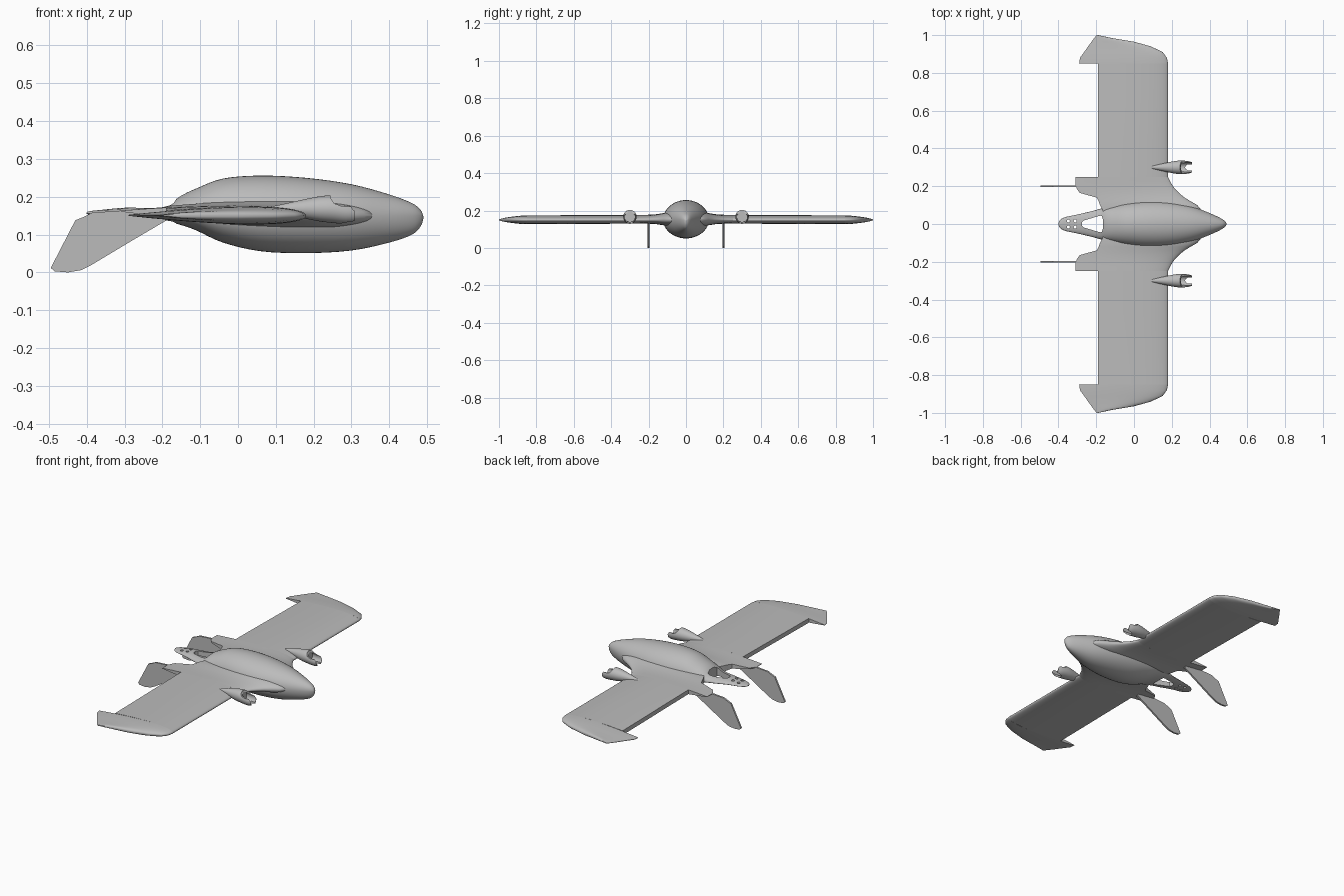
import bpy, bmesh, math
from mathutils import Vector, Matrix

cube = bpy.data.objects.get("Cube")
if cube:
    bpy.data.objects.remove(cube, do_unlink=True)

grey = bpy.data.materials.new("airframe_grey")
grey.use_nodes = True
GREY = (0.5, 0.5, 0.5, 1)
grey.diffuse_color = GREY
grey.node_tree.nodes["Principled BSDF"].inputs["Base Color"].default_value = GREY


def make(name, bm):
    bmesh.ops.recalc_face_normals(bm, faces=bm.faces)
    mesh = bpy.data.meshes.new(name)
    bm.to_mesh(mesh)
    bm.free()
    mesh.materials.append(grey)
    ob = bpy.data.objects.new(name, mesh)
    bpy.context.collection.objects.link(ob)
    return ob


def activate(ob):
    bpy.ops.object.select_all(action='DESELECT')
    ob.select_set(True)
    bpy.context.view_layer.objects.active = ob


def loft(name, rings):
    """Skin a list of equal rings and cap both ends."""
    bm = bmesh.new()
    loops = [[bm.verts.new(p) for p in ring] for ring in rings]
    n = len(loops[0])
    for a, b in zip(loops, loops[1:]):
        for i in range(n):
            j = (i + 1) % n
            bm.faces.new((a[i], a[j], b[j], b[i]))
    bm.faces.new(loops[0])
    bm.faces.new(loops[-1])
    return make(name, bm)


def prism(name, outline, axis, low, high):
    """Extrude a flat outline along y or z."""
    place = (lambda a, b, h: (a, h, b)) if axis == 'y' else (lambda a, b, h: (a, b, h))
    return loft(name, [[place(a, b, h) for a, b in outline] for h in (low, high)])


def cylinder(name, radius, depth, centre, rotation=Matrix()):
    bm = bmesh.new()
    bmesh.ops.create_cone(bm, cap_ends=True, segments=32, radius1=radius, radius2=radius,
                          depth=depth, matrix=Matrix.Translation(centre) @ rotation)
    return make(name, bm)


def cut(ob, cutter):
    mod = ob.modifiers.new("cut", 'BOOLEAN')
    mod.operation, mod.solver, mod.object = 'DIFFERENCE', 'EXACT', cutter
    activate(ob)
    bpy.ops.object.modifier_apply(modifier=mod.name)
    bpy.data.objects.remove(cutter, do_unlink=True)


def finish(ob, angle=35, mirror=True):
    activate(ob)
    if mirror:
        mod = ob.modifiers.new("mirror", 'MIRROR')
        mod.use_axis = (False, True, False)
        mod.use_clip = False
        mod.use_mirror_merge = False
        bpy.ops.object.modifier_apply(modifier=mod.name)
    bpy.ops.object.shade_smooth_by_angle(angle=math.radians(angle))


def smooth_rows(rows, steps):
    """Catmull-Rom interpolation between rows of values."""
    pts = [Vector(r) for r in rows]
    out = []
    for i in range(len(pts) - 1):
        p0, p1, p2, p3 = pts[max(i - 1, 0)], pts[i], pts[i + 1], pts[min(i + 2, len(pts) - 1)]
        for k in range(steps):
            t = k / steps
            out.append(p1 + (p2 - p0) * (t / 2) + (p0 * 2 - p1 * 5 + p2 * 4 - p3) * (t * t / 2)
                       + (p1 * 3 - p0 - p2 * 3 + p3) * (t ** 3 / 2))
    return out + [pts[-1]]


# Fuselage with flat tail boom: x, half width, top, bottom
stations = [
    (.49, .003, .148, .142), (.483, .014, .165, .122), (.46, .03, .183, .1),
    (.4, .058, .206, .079), (.3, .095, .233, .058), (.18, .118, .25, .051),
    (.06, .122, .256, .056), (-.04, .112, .248, .079), (-.11, .097, .222, .111),
    (-.15, .088, .203, .125), (-.18, .08, .183, .133), (-.22, .069, .173, .139),
    (-.3, .05, .171, .148), (-.365, .036, .165, .152), (-.392, .02, .162, .153),
    (-.4, .004, .159, .155)]
rings = []
for x, w, top, bottom in smooth_rows(stations, 4):
    mid = min(max(.15, bottom + .3 * (top - bottom)), top)
    ring = []
    for i in range(48):
        a = math.tau * i / 48
        s = math.sin(a)
        ring.append((x, w * math.cos(a), mid + s * ((top - mid) if s > 0 else (mid - bottom))))
    rings.append(ring)
fuselage = loft("fuselage", rings)

# Opening through the boom, and four mounting holes
half = [(-.275, .008), (-.268, .018), (-.18, .044), (-.17, .042), (-.164, .02)]
outline = half + [(x, -y) for x, y in reversed(half)]
cut(fuselage, prism("boom_opening_cutter", outline, 'z', .05, .3))
for dx in (-.018, .018):
    for dy in (-.016, .016):
        cut(fuselage, cylinder("mount_hole_cutter", .008, .2, (-.33 + dx, dy, .16)))
finish(fuselage, mirror=False)


# Wing sections
def airfoil(y, lead, trail, ref, scale, rise):
    upper, lower = [], []
    for i in range(25):
        f = 1 - math.cos(math.pi / 2 * i / 24)
        x = lead + (trail - lead) * f
        u = min((lead - x) / (lead - ref), 1)
        h = .0225 * scale * 10 * (.2969 * math.sqrt(u) - .126 * u - .3516 * u * u
                                  + .2843 * u ** 3 - .1015 * u ** 4) + .0008
        z = .15 + rise * u
        upper.append((x, y, z + h))
        lower.append((x, y, z - h))
    return upper + lower[::-1]


# Root fairing: y, leading edge, trailing edge, thickness
root = [(.04, .36, -.14, 1.5), (.07, .36, -.165, 1.6), (.1, .335, -.18, 1.6), (.12, .3, -.187, 1.4),
        (.14, .268, -.197, 1.25), (.15, .255, -.235, 1.18), (.165, .238, -.287, 1.1),
        (.185, .218, -.302, 1.04), (.205, .203, -.309, 1), (.225, .192, -.309, 1), (.25, .18, -.309, 1)]
finish(loft("wing_root", [airfoil(y, a, b, -.31, s, .012) for y, a, b, s in root]))

# Main panel with a blunt trailing edge where the flap bay is
finish(loft("wing_panel", [airfoil(y, .18, -.19, -.31, 1, r) for y, r in
                           ((.25, .012), (.45, .009), (.65, .005), (.85, .002))]))

# Rounded wing tip
tip = [(.85, .18, -.29, 1), (.88, .174, -.286, .95), (.91, .152, -.264, .82), (.94, .09, -.243, .65),
       (.965, 0, -.225, .48), (.985, -.12, -.21, .28), (1, -.19, -.198, .06)]
finish(loft("wing_tip", [airfoil(y, a, b, b, s, .001) for y, a, b, s in tip]))

# Tail fins hanging below the wing
fin = [(-.495, .012), (-.43, .138), (-.405, .148), (-.385, .158), (-.3, .164), (-.2, .155),
       (-.19, .137), (-.27, .09), (-.385, .021), (-.415, .006), (-.45, 0), (-.485, .003)]
finish(prism("tail_fin", fin, 'y', .195, .205))

# Motor pods: x, centre height, radius
pod_rows = [(.07, .167, .003), (.12, .168, .013), (.17, .168, .024), (.215, .168, .033),
            (.25, .167, .036), (.285, .161, .033), (.308, .158, .027)]
rings = [[(x, .3 + r * math.cos(math.tau * i / 32), z + r * math.sin(math.tau * i / 32))
          for i in range(32)] for x, z, r in smooth_rows(pod_rows, 3)]
pod = loft("motor_pod", rings)
# Scooped open front: hollow bore, cut-away top, slot in the lower lip
along_x = Matrix.Rotation(math.pi / 2, 4, 'Y')
cut(pod, cylinder("bore_cutter", .027, .1, (.297, .3, .166), along_x))
scoop = [(.24, .22), (.246, .195), (.255, .182), (.275, .175), (.35, .174), (.35, .22)]
cut(pod, prism("scoop_cutter", scoop, 'y', .2, .4))
slot = [(.275, .29), (.27, .3), (.275, .31), (.285, .316), (.35, .316), (.35, .284), (.285, .284)]
cut(pod, prism("slot_cutter", slot, 'z', .05, .3))
finish(pod)
